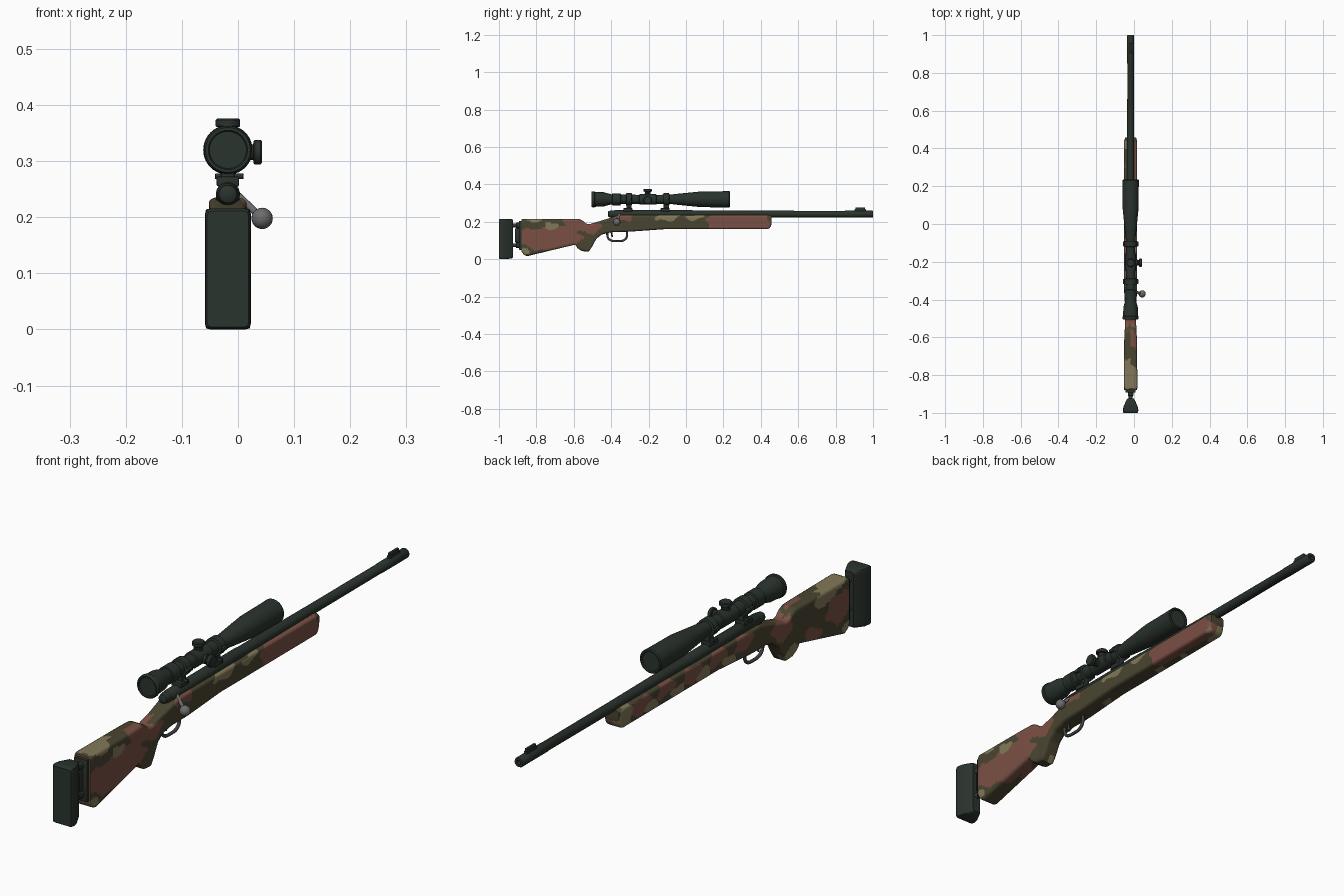
import bpy, bmesh, math
from mathutils import Vector

if "Cube" in bpy.data.objects:
    bpy.data.objects.remove(bpy.data.objects["Cube"])

CX = -0.018          # rifle centre plane
BZ, SZ = 0.241, 0.32  # bore and scope heights


def material(name, rgb):
    m = bpy.data.materials.new(name)
    m.diffuse_color = (*rgb, 1)
    m.use_nodes = True
    m.node_tree.nodes["Principled BSDF"].inputs["Base Color"].default_value = m.diffuse_color
    return m


METAL = material("dark_green_metal", (0.023, 0.033, 0.026))
OLIVE = material("dark_olive", (0.068, 0.060, 0.030))
RED = material("red_brown", (0.195, 0.080, 0.058))
TAN = material("tan", (0.225, 0.190, 0.098))
GREY = material("steel_grey", (0.150, 0.150, 0.155))
DARK = material("dark_grey", (0.050, 0.053, 0.055))


def finish(name, bm, mats, angle=35):
    bmesh.ops.recalc_face_normals(bm, faces=bm.faces[:])
    me = bpy.data.meshes.new(name)
    bm.to_mesh(me)
    bm.free()
    for m in mats:
        me.materials.append(m)
    for p in me.polygons:
        p.use_smooth = True
    me.set_sharp_from_angle(angle=math.radians(angle))
    ob = bpy.data.objects.new(name, me)
    bpy.context.collection.objects.link(ob)
    return ob


def skin(bm, rings):
    """Join rings of points into a closed tube with end caps."""
    vs = [[bm.verts.new(p) for p in r] for r in rings]
    n = len(vs[0])
    for a, b in zip(vs, vs[1:]):
        for i in range(n):
            j = (i + 1) % n
            bm.faces.new((a[i], a[j], b[j], b[i]))
    bm.faces.new(vs[0][::-1])
    bm.faces.new(vs[-1])


def lathe(name, profile, origin, axis=(0, 1, 0), mat=METAL, n=32):
    """Turn (distance, radius) pairs about an axis."""
    rot = Vector(axis).to_track_quat('Z', 'Y').to_matrix()
    o = Vector(origin)
    bm = bmesh.new()
    skin(bm, [[o + rot @ Vector((r * math.cos(2 * math.pi * i / n),
                                 r * math.sin(2 * math.pi * i / n), d))
               for i in range(n)] for d, r in profile])
    return finish(name, bm, [mat])


def rod(name, a, b, r, mat=METAL, n=16):
    d = Vector(b) - Vector(a)
    L, c = d.length, r * 0.2
    return lathe(name, [(0, r - c), (c, r), (L - c, r), (L, r - c)], a, d, mat, n)


def box(name, x, y, z, mat=METAL, bevel=0.003):
    bm = bmesh.new()
    bmesh.ops.create_cube(bm, size=1)
    for v in bm.verts:
        v.co = [lo + (hi - lo) * (c + 0.5) for c, (lo, hi) in zip(v.co, (x, y, z))]
    bmesh.ops.bevel(bm, geom=bm.edges[:], offset=bevel, segments=2, affect='EDGES', profile=0.5)
    return finish(name, bm, [mat])


def section(y, top, bot, hw, r, nx=8, nz=20):
    """Rounded rectangle across the rifle at y."""
    hz, cz = (top - bot) / 2, (top + bot) / 2
    r = min(r, hw * 0.95, hz * 0.95)
    sq = [(-1 + 2 * i / nx, -1) for i in range(nx)] + [(1, -1 + 2 * i / nz) for i in range(nz)]
    sq += [(-u, -v) for u, v in sq]
    pts = []
    for u, v in sq:
        p = Vector((u * hw, v * hz))
        q = Vector((max(r - hw, min(hw - r, p.x)), max(r - hz, min(hz - r, p.y))))
        p = q + (p - q).normalized() * r
        pts.append((CX + p.x, y, cz + p.y))
    return pts


def interp(keys, y):
    for (a, va), (b, vb) in zip(keys, keys[1:]):
        if y <= b:
            return va + (vb - va) * max(0, (y - a) / (b - a))
    return keys[-1][1]


# --- Camouflaged stock: one loft from butt to fore-end ---
TOP = [(-.88, .212), (-.872, .216), (-.575, .216), (-.555, .208), (-.535, .190), (-.515, .187),
       (-.43, .213), (-.36, .235), (.45, .235), (.458, .230)]
BOT = [(-.88, .042), (-.865, .022), (-.85, .016), (-.592, .078), (-.58, .058), (-.555, .043),
       (-.52, .040), (-.505, .062), (-.48, .108), (-.45, .132), (-.40, .144), (-.30, .147),
       (-.12, .160), (.435, .160), (.45, .167), (.458, .190)]
WID = [(-.88, .033), (-.87, .036), (-.62, .034), (-.54, .030), (-.46, .028), (-.36, .034),
       (.44, .034), (.458, .029)]
N = 220
bm = bmesh.new()
skin(bm, [section(y, interp(TOP, y), interp(BOT, y), interp(WID, y), 0.011)
          for y in (-.88 + 1.338 * i / N for i in range(N + 1))])
# large blobs: side (+1 right, -1 left, 0 both), y, z, half length, half height, slot
BLOBS = [
    (1, -.72, .11, .17, .065, 1), (1, -.51, .17, .06, .03, 1), (1, -.60, .18, .05, .05, 1),
    (1, -.80, .185, .075, .022, 0), (0, -.82, .22, .08, .018, 2), (0, -.87, .03, .04, .02, 2),
    (1, -.72, .182, .035, .022, 2), (1, -.09, .222, .06, .02, 2), (1, .06, .228, .05, .013, 2),
    (1, .29, .20, .17, .08, 1), (1, -.32, .222, .05, .024, 1), (0, .46, .165, .02, .02, 2),
    (-1, -.82, .13, .075, .055, 1), (-1, -.74, .20, .07, .03, 2), (-1, -.49, .17, .06, .04, 1),
    (-1, -.54, .065, .04, .02, 2), (-1, .43, .19, .045, .05, 2), (-1, -.66, .08, .05, .03, 1),
]
# alternating red and tan mottling along the left fore-end
BLOBS += [(-1, .34 - .075 * i, .21 - .03 * (i % 2), .052 - .012 * (i % 2), .03 - .008 * (i % 2), 1 + i % 2)
          for i in range(9)]
for f in bm.faces:
    c = f.calc_center_median()
    y = c.y + 0.012 * math.sin(c.z * 95) + 0.008 * math.sin(c.x * 120)
    z = c.z + 0.007 * math.sin(c.y * 60) + 0.005 * math.sin(c.y * 23)
    for side, by, bz, ry, rz, slot in BLOBS:
        if side * (c.x - CX) >= 0 and ((y - by) / ry) ** 2 + ((z - bz) / rz) ** 2 < 1:
            f.material_index = slot
finish("stock", bm, [OLIVE, RED, TAN], 40)

# --- Butt pad and its adjusting hardware ---
bm = bmesh.new()
skin(bm, [section(y, t, b, w, 0.007) for y, t, b, w in [
    (-1, .211, .004, .037), (-.996, .215, .001, .040), (-.985, .216, 0, .041),
    (-.965, .216, 0, .037), (-.932, .214, .004, .022), (-.925, .210, .009, .017)]])
finish("butt_pad", bm, [METAL], 40)
box("butt_plate", (CX - .027, CX + .027), (-.893, -.878), (.05, .205))
box("pad_adjuster_block", (CX - .012, CX + .012), (-.915, -.885), (.09, .165))
for i, z in enumerate((.075, .18)):
    rod(f"pad_rod_{i}", (CX, -.935, z), (CX, -.87, z), .010, DARK)
    rod(f"pad_rod_collar_{i}", (CX, -.91, z), (CX, -.885, z), .015)

# --- Barrel, receiver and front sight ---
lathe("barrel", [(-.02, .0205), (.10, .020), (.45, .018), (.85, .0175), (.852, .0185), (.996, .0185),
                 (1.0, .0165), (1.0, .008), (.97, .008)], (CX, 0, BZ))
lathe("receiver", [(-.385, .018), (-.38, .0215), (.03, .0215), (.04, .019)], (CX, 0, BZ))
box("receiver_bed", (CX - .021, CX + .021), (-.375, .03), (.225, .245))
lathe("bolt_shroud", [(-.418, .010), (-.414, .016), (-.395, .020), (-.375, .020)], (CX, 0, BZ), n=16)
box("front_sight_ramp", (CX - .007, CX + .007), (.90, .962), (.25, .267))
box("front_sight_blade", (CX - .005, CX + .005), (.905, .958), (.262, .276), bevel=.0015)

# --- Bolt handle and knob ---
rod("bolt_handle", (CX + .008, -.352, .248), (.04, -.37, .201), .0065, GREY)
lathe("bolt_knob", [(-.019 * math.cos(a), max(.0005, .019 * math.sin(a)))
                    for a in (math.pi * i / 12 for i in range(13))],
      (.043, -.37, .198), mat=GREY, n=24)

# --- Trigger guard and trigger ---
gu = bpy.data.curves.new("trigger_guard", 'CURVE')
gu.dimensions = '3D'
gu.bevel_depth, gu.bevel_resolution, gu.resolution_u = .006, 3, 6
sp = gu.splines.new('NURBS')
path = [(-.420, .150), (-.424, .118), (-.400, .097), (-.365, .096), (-.335, .097), (-.312, .118), (-.316, .152)]
sp.points.add(len(path) - 1)
for p, (y, z) in zip(sp.points, path):
    p.co = (CX, y, z, 1)
sp.use_endpoint_u, sp.order_u = True, 3
gu.materials.append(DARK)
bpy.context.collection.objects.link(bpy.data.objects.new("trigger_guard", gu))
rod("trigger", (CX, -.400, .15), (CX, -.394, .118), .0045, DARK)

# --- Scope body, slightly recessed at both lenses ---
lathe("scope", [(-.500, .001), (-.500, .033), (-.505, .035), (-.505, .040), (-.50, .043), (-.49, .043),
                (-.487, .040), (-.44, .038), (-.40, .027), (-.395, .027), (-.394, .032), (-.35, .032),
                (-.348, .026), (-.25, .024), (-.248, .029), (-.16, .029), (-.158, .024), (-.08, .025),
                (-.06, .028), (.06, .040), (.08, .042), (.19, .043), (.231, .044), (.235, .041),
                (.235, .036), (.230, .034), (.230, .001)],
      (CX, 0, SZ), n=40)

# --- Turrets ---
knob = [(0, .016), (.033, .016), (.034, .014), (.041, .014), (.042, .020), (.044, .022),
        (.054, .022), (.057, .019)]
lathe("elevation_turret", knob, (CX, -.205, SZ - .001), (0, 0, 1))
lathe("windage_turret", [(d + .004, r) for d, r in knob], (CX, -.205, SZ - .004), (1, 0, 0))

# --- Scope mounts: ring, post, foot and clamp screws ---
for i, y in enumerate((-.305, -.105)):
    lathe(f"scope_ring_{i}", [(-.016, .028), (-.014, .033), (.014, .033), (.016, .028)], (CX, y, SZ))
    box(f"ring_flange_{i}", (CX - .041, CX + .041), (y - .013, y + .013), (SZ - .007, SZ + .007))
    box(f"ring_post_{i}", (CX - .012, CX + .012), (y - .014, y + .014), (.258, .295))
    box(f"mount_foot_{i}", (CX - .020, CX + .020), (y - .03, y + .018), (.255, .273))
    rod(f"mount_screw_{i}", (CX - .023, y, .273), (CX + .028, y, .273), .005)
